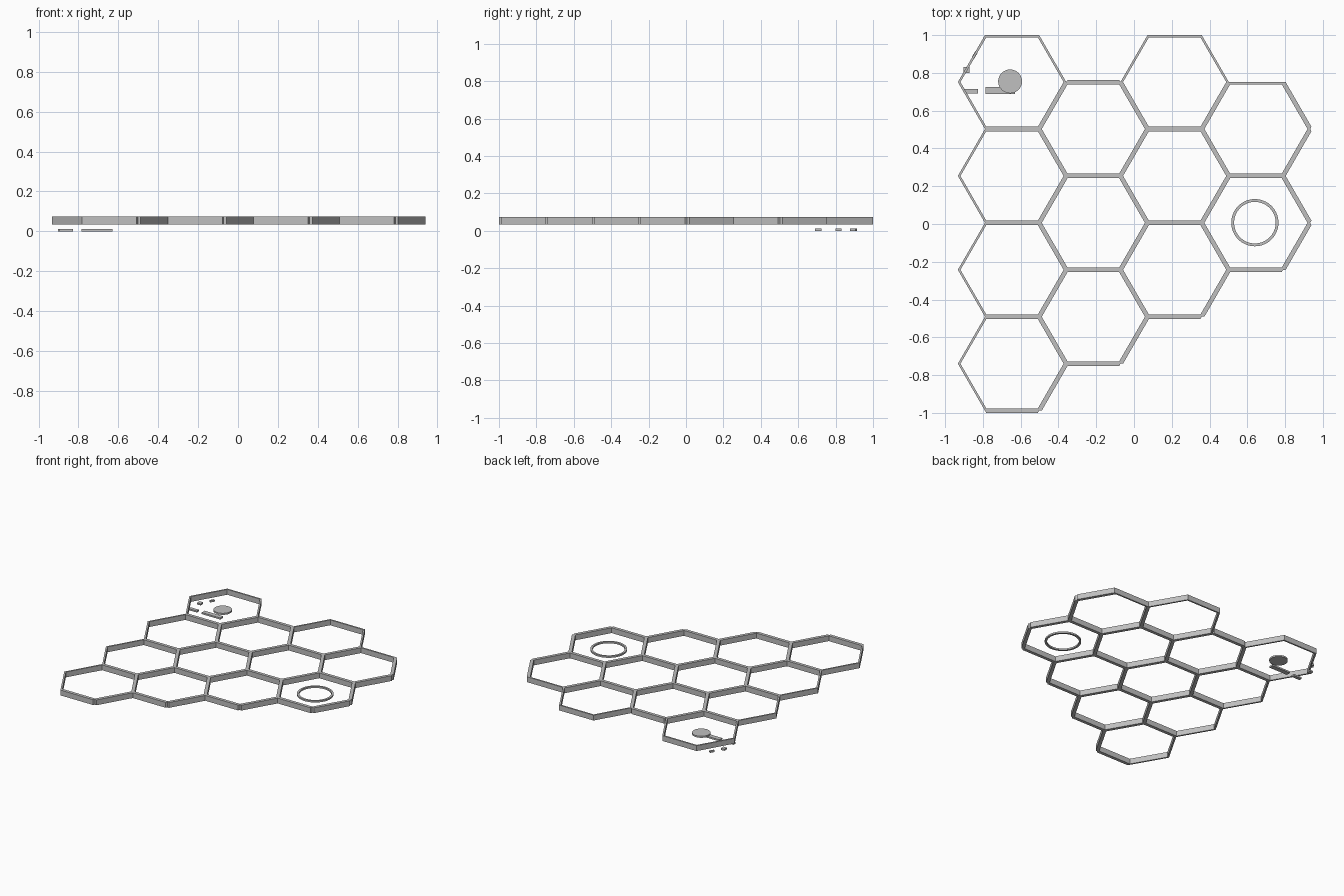
import bpy
import bmesh
import math
from mathutils import Vector

default = bpy.data.objects.get("Cube")
if default:
    bpy.data.objects.remove(default, do_unlink=True)

PITCH = 0.497                      # distance between opposite sides of a cell
RADIUS = PITCH / math.sqrt(3)
HALF_WALL = 0.012
BASE, TOP = 0.033, 0.073
CHIP = 0.012                       # thickness of the flat pieces

grey = bpy.data.materials.new("light_grey")
grey.use_nodes = True
grey.diffuse_color = (0.53, 0.53, 0.53, 1)
grey.node_tree.nodes["Principled BSDF"].inputs["Base Color"].default_value = grey.diffuse_color


def finish(name, bm):
    bmesh.ops.recalc_face_normals(bm, faces=bm.faces[:])
    mesh = bpy.data.meshes.new(name)
    bm.to_mesh(mesh)
    bm.free()
    mesh.materials.append(grey)
    obj = bpy.data.objects.new(name, mesh)
    bpy.context.scene.collection.objects.link(obj)
    return obj


def centre(col, row):
    """Centre of a cell; odd columns sit half a cell lower."""
    return Vector(((col - 1.5) * RADIUS * 1.5, 1 - PITCH * (row + 0.5 + 0.5 * (col % 2)), 0))


def neighbour(col, row, side):
    """Cell across a side; sides run anticlockwise from the upper right."""
    odd = col % 2
    dc, dr = [(1, odd - 1), (0, -1), (-1, odd - 1), (-1, odd), (0, 1), (1, odd)][side]
    return col + dc, row + dr


def corner(mid, radius, index, z):
    angle = math.radians(60 * index)
    return mid + Vector((radius * math.cos(angle), radius * math.sin(angle), z))


def add_side(bm, cell, side):
    """Half of the wall on one side of a cell, as a mitred prism."""
    mid = centre(*cell)
    inner = RADIUS - HALF_WALL / math.cos(math.radians(30))
    plan = [(RADIUS, side), (RADIUS, side + 1), (inner, side + 1), (inner, side)]
    low, high = [[bm.verts.new(corner(mid, r, i, z)) for r, i in plan] for z in (BASE, TOP)]
    bm.faces.new(low)
    bm.faces.new(high)
    for a in range(4):
        b = (a + 1) % 4
        bm.faces.new((low[a], low[b], high[b], high[a]))


# Honeycomb frame: columns of four, three, three and two cells
cells = {(c, r) for c, count in enumerate((4, 3, 3, 2)) for r in range(count)}
frame = bmesh.new()
for cell in sorted(cells):
    for side in range(6):
        add_side(frame, cell, side)
        beyond = neighbour(*cell, side)
        # Outer walls along the lower and right edges have full thickness
        thick = side in (4, 5) or (cell[0] == 3 and side == 0) or (cell == (1, 0) and side == 1)
        if beyond not in cells and thick:
            add_side(frame, beyond, (side + 3) % 6)
# Weld the halves and drop the hidden faces between them
bmesh.ops.remove_doubles(frame, verts=frame.verts[:], dist=0.0005)
seen = {}
for face in frame.faces:
    key = tuple(sorted(v.index for v in face.verts))
    seen.setdefault(key, []).append(face)
frame.verts.index_update()
seen = {}
for face in frame.faces:
    seen.setdefault(frozenset(v.index for v in face.verts), []).append(face)
hidden = [f for group in seen.values() if len(group) > 1 for f in group]
bmesh.ops.delete(frame, geom=hidden, context='FACES_ONLY')
finish("honeycomb_frame", frame)


# Round pieces: a ring in one cell and a disc in another
def round_piece(name, x, y, outer, inner=0):
    bm = bmesh.new()
    steps = 64
    profile = [(inner, BASE), (outer, BASE), (outer, BASE + CHIP), (inner, BASE + CHIP)]
    verts = [bm.verts.new((r, 0, z)) for r, z in profile]
    edges = [bm.edges.new((verts[i], verts[(i + 1) % 4])) for i in range(4) if inner or i < 3]
    bmesh.ops.spin(bm, geom=verts + edges, cent=(0, 0, 0), axis=(0, 0, 1),
                   angle=math.tau, steps=steps, use_merge=True)
    bmesh.ops.remove_doubles(bm, verts=bm.verts[:], dist=0.0001)
    obj = finish(name, bm)
    obj.location = (x, y, 0)
    bpy.context.view_layer.objects.active = obj
    obj.select_set(True)
    bpy.ops.object.shade_smooth_by_angle()
    obj.select_set(False)


round_piece("cell_ring", 0.64, 0.007, 0.125, 0.11)
round_piece("cell_disc", -0.656, 0.755, 0.063)


# Plain flat bars lying below the corner cell
def flat_bar(name, x, y, length, width, turn=0):
    bm = bmesh.new()
    bmesh.ops.create_cube(bm, size=1)
    bmesh.ops.scale(bm, vec=(length, width, CHIP), verts=bm.verts)
    obj = finish(name, bm)
    obj.location = (x, y, CHIP / 2)
    obj.rotation_euler.z = math.radians(turn)


flat_bar("long_bar", -0.708, 0.707, 0.155, 0.035)
flat_bar("short_bar", -0.862, 0.703, 0.07, 0.025)
flat_bar("small_bar", -0.887, 0.815, 0.03, 0.032)
flat_bar("slanted_bar", -0.843, 0.895, 0.035, 0.015, 60)
